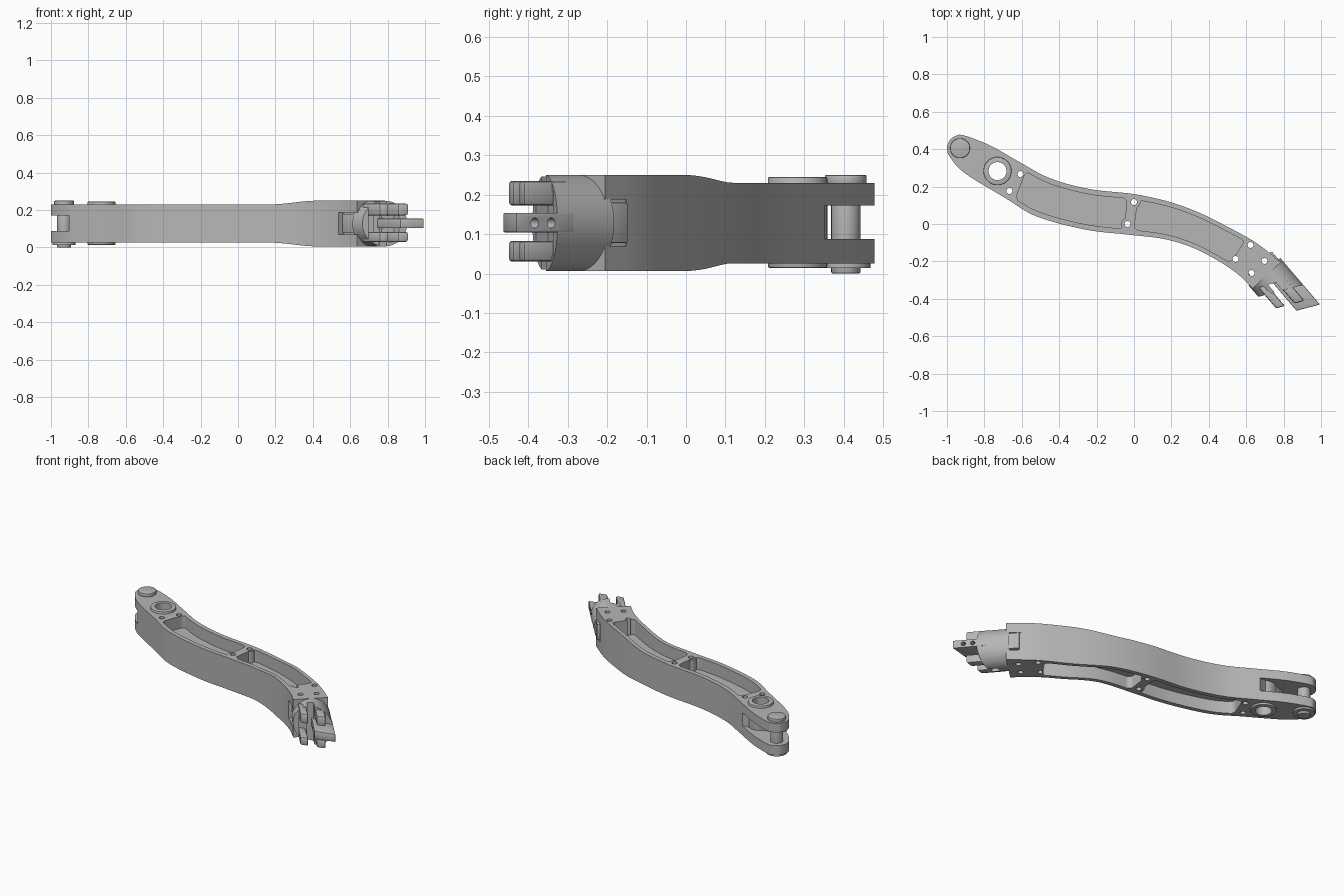
import bpy, bmesh, math
from mathutils import Vector

if "Cube" in bpy.data.objects:
    bpy.data.objects.remove(bpy.data.objects["Cube"])

grey = bpy.data.materials.new("machined grey")
grey.use_nodes = True
grey.diffuse_color = (0.47, 0.47, 0.47, 1)
grey.node_tree.nodes["Principled BSDF"].inputs["Base Color"].default_value = grey.diffuse_color

MID = 0.128                                    # height of the arm's middle plane
TIP = Vector((0.71, -0.27))                    # where the collar meets the arm
ALONG = Vector((0.65, -0.76)).normalized()     # collar axis
ACROSS = Vector((-ALONG.y, ALONG.x))
SLANT = 0.48                                   # skew of the collar's end

# Matching points on the back and front edges of the arm
BACK = [(-.982, .452), (-.955, .47), (-.91, .474), (-.77, .42), (-.61, .33), (-.45, .245), (-.24, .187),
        (0, .16), (.19, .118), (.35, .06), (.51, -.02), (.62, -.08), (.70, -.135), (.785, -.205)]
FRONT = [(-.99, .44), (-1, .405), (-.985, .36), (-.905, .272), (-.69, .14), (-.52, .04), (-.26, -.03),
         (-.03, -.057), (.16, -.08), (.31, -.125), (.43, -.185), (.51, -.235), (.575, -.285), (.635, -.345)]


def spline(points, s):
    i = min(int(s), len(points) - 2)
    f = s - i
    a, b, c, d = [Vector(points[min(max(k, 0), len(points) - 1)]) for k in range(i - 1, i + 3)]
    return 0.5 * (2*b + (c - a)*f + (2*a - 5*b + 4*c - d)*f**2 + (3*b - a - 3*c + d)*f**3)


def on_arm(s, v):
    return spline(FRONT, s).lerp(spline(BACK, s), v)


def local(t, n):
    return TIP + ALONG * t + ACROSS * n


def skewed(t0, t1, n0, n1, skew0=0):
    return [local(t0 + skew0 * n0, n0), local(t1 + SLANT * n0, n0),
            local(t1 + SLANT * n1, n1), local(t0 + skew0 * n1, n1)]


def finish(name, bm):
    bmesh.ops.recalc_face_normals(bm, faces=bm.faces)
    mesh = bpy.data.meshes.new(name)
    bm.to_mesh(mesh)
    bm.free()
    mesh.materials.append(grey)
    obj = bpy.data.objects.new(name, mesh)
    bpy.context.collection.objects.link(obj)
    return obj


def prism(name, outline, z0, z1, corner=0, soften=0):
    bm = bmesh.new()
    low = [bm.verts.new((x, y, z0)) for x, y in outline]
    high = [bm.verts.new((x, y, z1)) for x, y in outline]
    bm.faces.new(low[::-1])
    bm.faces.new(high)
    for i in range(len(low)):
        j = (i + 1) % len(low)
        bm.faces.new((low[i], low[j], high[j], high[i]))
    bmesh.ops.recalc_face_normals(bm, faces=bm.faces)
    if corner:
        sharp = [e for e in bm.edges if abs(e.verts[0].co.z - e.verts[1].co.z) > 1e-4
                 and e.calc_face_angle() > 0.8]
        bmesh.ops.bevel(bm, geom=sharp, offset=corner, segments=5, affect='EDGES', profile=0.5)
    if soften:
        bmesh.ops.bevel(bm, geom=bm.edges[:], offset=soften, segments=2, affect='EDGES', profile=0.5)
    return finish(name, bm)


def disc(name, centre, r, z0, z1, sides=48, soften=0):
    ring = [(centre[0] + r * math.cos(k * math.tau / sides),
             centre[1] + r * math.sin(k * math.tau / sides)) for k in range(sides)]
    obj = prism(name, ring, z0, z1)
    if soften:
        bm = bmesh.new()
        bm.from_mesh(obj.data)
        rims = [e for e in bm.edges if any(len(f.verts) > 4 for f in e.link_faces)]
        bmesh.ops.bevel(bm, geom=rims, offset=soften, segments=2, affect='EDGES', profile=0.5)
        bm.to_mesh(obj.data)
        bm.free()
    return obj


def combine(target, tool, operation='DIFFERENCE'):
    tool.hide_render = True
    mod = target.modifiers.new("shape", 'BOOLEAN')
    mod.operation, mod.solver, mod.object = operation, 'EXACT', tool
    bpy.context.view_layer.objects.active = target
    bpy.ops.object.modifier_apply(modifier=mod.name)
    bpy.data.objects.remove(tool)


# Curved arm, thickening toward the collar
bm = bmesh.new()
rows = []
STEPS = 78
for k in range(STEPS + 1):
    s = k * (len(BACK) - 1) / STEPS
    f, b = on_arm(s, 0), on_arm(s, 1)
    u = min(max(((f.x + b.x) / 2 - 0.18) / 0.27, 0), 1)
    h = 0.102 + 0.02 * u * u * (3 - 2 * u)
    rows.append([bm.verts.new((p.x, p.y, z)) for p, z in
                 ((f, MID - h), (b, MID - h), (b, MID + h), (f, MID + h))])
for r0, r1 in zip(rows, rows[1:]):
    for i in range(4):
        j = (i + 1) % 4
        bm.faces.new((r0[i], r0[j], r1[j], r1[i]))
bm.faces.new(rows[0])
bm.faces.new(rows[-1])
arm = finish("arm", bm)

# Pockets above and below a central web
for start, end in ((4.27, 6.86), (7.12, 10.85)):
    path = [start + (end - start) * k / 24 for k in range(25)]
    outline = [on_arm(s, 0.13) for s in path] + [on_arm(s, 0.87) for s in reversed(path)]
    for z0, z1 in ((MID + 0.025, 0.4), (-0.2, MID - 0.025)):
        combine(arm, prism("pocket_cutter", outline, z0, z1, corner=0.03))

# Screw bosses on the centre rib, then all through holes
rib_holes = [(0, .117), (-.035, 0)]
for c in rib_holes:
    combine(arm, disc("boss", c, 0.034, MID - 0.1, MID + 0.1, 24), 'UNION')
holes = rib_holes + [(-.607, .267), (-.666, .176), (.543, -.187), (.623, -.112), (.628, -.262), (.698, -.198)]
for c in holes:
    combine(arm, disc("hole_cutter", c, 0.016, -0.2, 0.5, 20))

# Fork opening at the hinge end
combine(arm, prism("fork_cutter", [(-1.1, .27), (-.905, .27), (-.85, .318), (-.76, .342), (-.65, .35),
                                   (-.5, .45), (-.8, .6), (-1.1, .6)], 0.087, 0.172))

# Bushing ring
PIVOT, HINGE = (-.73, .283), (-.93, .405)
combine(arm, disc("bore_cutter", PIVOT, 0.06, -0.2, 0.5))
bushing = disc("bushing", PIVOT, 0.075, 0.014, 0.245, soften=0.004)
combine(bushing, disc("bore_cutter", PIVOT, 0.048, -0.2, 0.5))

# Hinge pin with its heads
disc("hinge_pin", HINGE, 0.037, 0.0, 0.24, soften=0.004)
disc("pin_head", HINGE, 0.053, 0.225, 0.25, soften=0.004)
disc("pin_washer", HINGE, 0.062, 0.014, 0.03)

# Key slots on both sides of the arm, filled with collar keys
for side, back in ((1, -0.085), (-1, -0.125)):
    name = "back" if side > 0 else "front"
    combine(arm, prism("key_cutter", [local(t, side * n) for t, n in
                       ((back, .08), (.05, .08), (.05, .2), (back, .2))], 0.07, 0.187))
    prism(name + "_collar_key", [local(t, side * n) for t, n in
          ((back + .008, .07), (.03, .07), (.03, .1), (back + .008, .1))], 0.077, 0.18, soften=0.004)

# Round collar with a slanted end
bm = bmesh.new()
SIDES = 56
ends = []
for t, skew in ((-0.02, 0), (0.115, SLANT)):
    ring = []
    for k in range(SIDES):
        a = k * math.tau / SIDES
        n = 0.112 * math.cos(a)
        p = local(t + skew * n, n)
        ring.append(bm.verts.new((p.x, p.y, MID + 0.122 * math.sin(a))))
    ends.append(ring)
for i in range(SIDES):
    j = (i + 1) % SIDES
    bm.faces.new((ends[0][i], ends[0][j], ends[1][j], ends[1][i]))
bm.faces.new(ends[0])
bm.faces.new(ends[1])
collar = finish("collar", bm)
combine(collar, prism("slot_cutter", skewed(0.06, 0.3, -0.03, 0.008, SLANT), -0.2, 0.5))
combine(collar, prism("recess_cutter", skewed(0.075, 0.3, -0.08, 0.07, SLANT), 0.045, 0.21))

# Four coupling teeth
for level, z0, z1 in (("upper", 0.172, 0.235), ("lower", 0.03, 0.083)):
    for side, n0, n1 in (("front", -0.08, -0.036), ("back", 0.012, 0.062)):
        prism(level + "_" + side + "_tooth", skewed(0.06, 0.208, n0, n1, SLANT), z0, z1, soften=0.009)

# Coupling tongue with two side holes
tongue = prism("tongue", skewed(0.06, 0.253, -0.005, 0.112, SLANT), 0.104, 0.154, soften=0.004)
for t in (0.19, 0.245):
    drill = disc("drill_cutter", (0, 0), 0.013, -0.04, 0.04, 20)
    p = local(t, 0.112)
    drill.rotation_mode = 'QUATERNION'
    drill.rotation_quaternion = Vector((ACROSS.x, ACROSS.y, 0)).to_track_quat('Z', 'Y')
    drill.location = (p.x, p.y, MID)
    bpy.context.view_layer.update()
    combine(tongue, drill)

# Smooth the curved walls, keep the machined edges crisp
for obj in bpy.context.view_layer.objects:
    obj.select_set(obj.type == 'MESH' and grey.name in obj.data.materials)
bpy.context.view_layer.objects.active = arm
bpy.ops.object.shade_smooth_by_angle(angle=math.radians(30))
